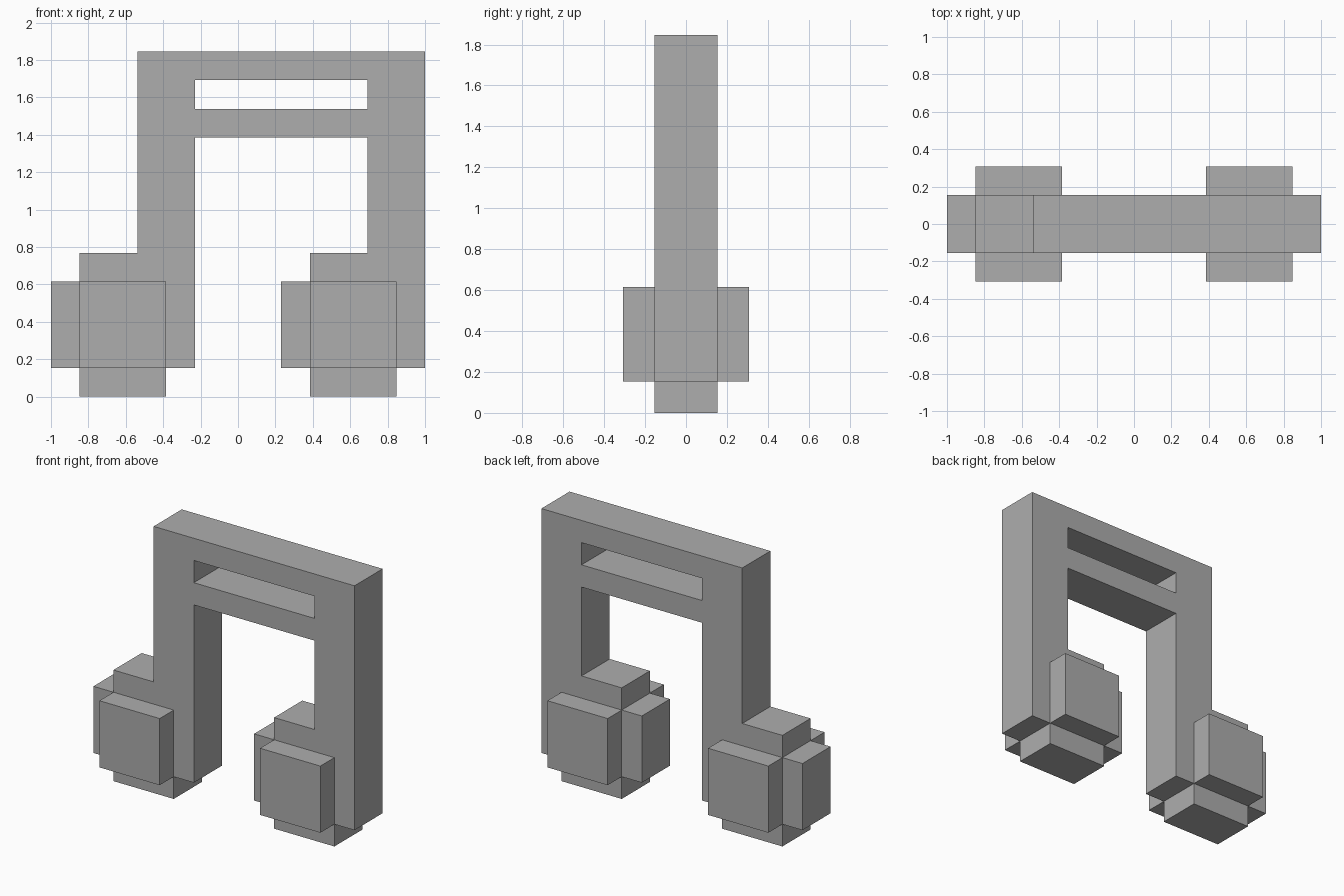
import bpy
import bmesh
from mathutils import Vector

if "Cube" in bpy.data.objects:
    bpy.data.objects.remove(bpy.data.objects["Cube"], do_unlink=True)

U = 2 / 13  # one block of the model

grey = bpy.data.materials.new("mid_grey")
grey.use_nodes = True
colour = (0.42, 0.42, 0.42, 1)
grey.diffuse_color = colour
grey.node_tree.nodes["Principled BSDF"].inputs["Base Color"].default_value = colour


def extrude_profile(name, points, y0, y1):
    """Extrude an outline of (x, z) block coordinates from y0 to y1."""
    bm = bmesh.new()
    face = bm.faces.new([bm.verts.new((x * U, y0 * U, z * U)) for x, z in points])
    out = bmesh.ops.extrude_face_region(bm, geom=[face])
    verts = [g for g in out["geom"] if isinstance(g, bmesh.types.BMVert)]
    bmesh.ops.translate(bm, verts=verts, vec=Vector((0, (y1 - y0) * U, 0)))
    bmesh.ops.recalc_face_normals(bm, faces=bm.faces[:])
    mesh = bpy.data.meshes.new(name)
    bm.to_mesh(mesh)
    bm.free()
    mesh.materials.append(grey)
    obj = bpy.data.objects.new(name, mesh)
    bpy.context.collection.objects.link(obj)
    return obj


def rectangle(x0, x1, z0, z1):
    return [(x0, z0), (x1, z0), (x1, z1), (x0, z1)]


# Middle slab: two stems, the beams and the stepped outlines of both note heads
outline = [
    (-5.5, 0), (-2.5, 0), (-2.5, 1), (-1.5, 1), (-1.5, 9), (4.5, 9),
    (4.5, 5), (2.5, 5), (2.5, 4), (1.5, 4), (1.5, 1), (2.5, 1),
    (2.5, 0), (5.5, 0), (5.5, 1), (6.5, 1), (6.5, 12), (-3.5, 12),
    (-3.5, 5), (-5.5, 5), (-5.5, 4), (-6.5, 4), (-6.5, 1), (-5.5, 1),
]
frame = extrude_profile("note_frame", outline, -1, 1)

# Slot between the two beams
cutter = extrude_profile("slot_cutter", rectangle(-1.5, 4.5, 10, 11), -2, 2)
cutter.hide_render = True
cut = frame.modifiers.new("beam_slot", "BOOLEAN")
cut.operation = "DIFFERENCE"
cut.solver = "EXACT"
cut.object = cutter
bpy.context.view_layer.objects.active = frame
bpy.ops.object.modifier_apply(modifier=cut.name)
bpy.data.objects.remove(cutter, do_unlink=True)

# Raised pads on the front and back of each note head
for side, x in (("right", -4), ("left", 4)):
    pad = rectangle(x - 1.5, x + 1.5, 1, 4)
    extrude_profile(f"{side}_head_front_pad", pad, -2, -1)
    extrude_profile(f"{side}_head_back_pad", pad, 1, 2)
